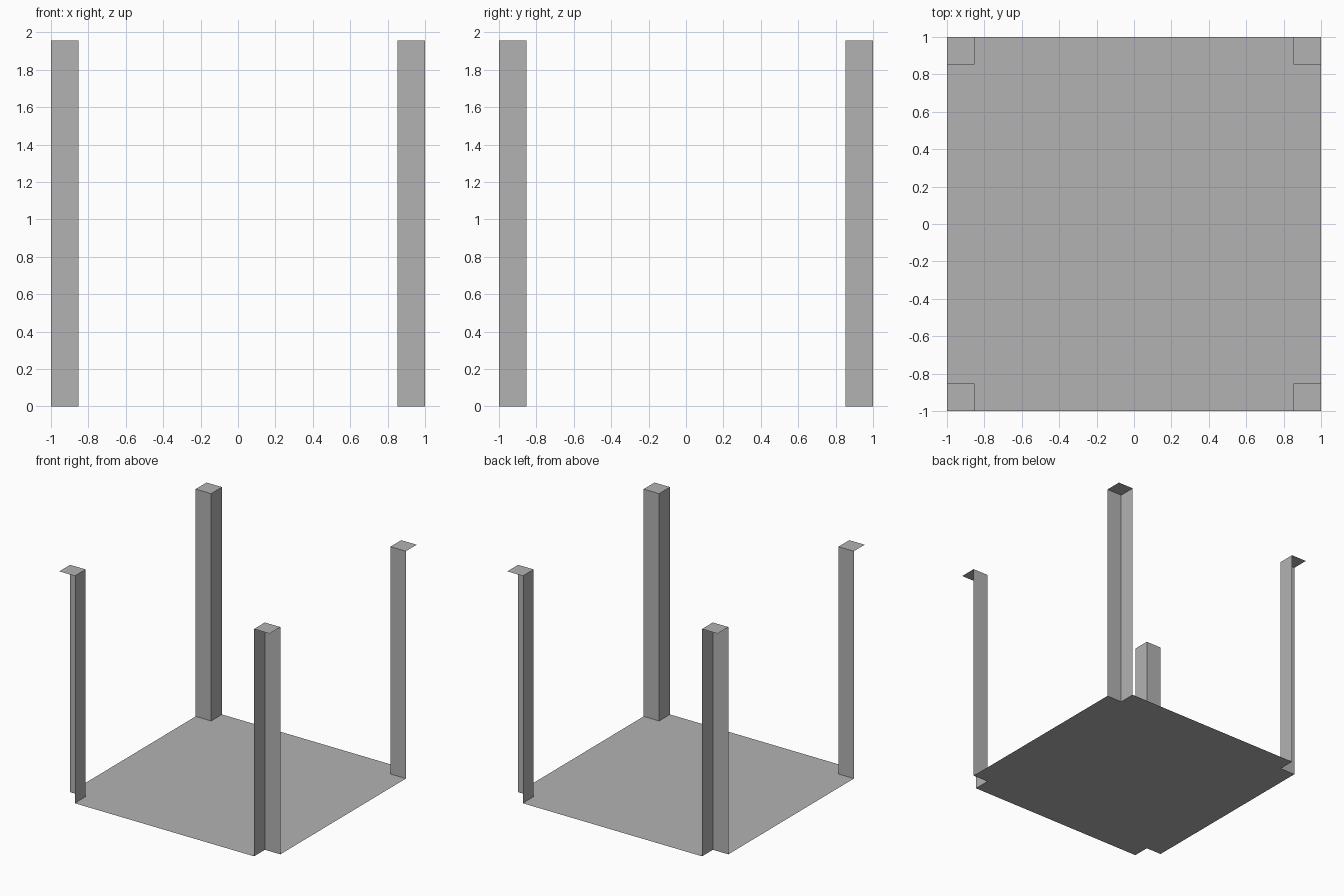
import bpy
import bmesh
from mathutils import Vector

if "Cube" in bpy.data.objects:
    bpy.data.objects.remove(bpy.data.objects["Cube"], do_unlink=True)

HALF = 1.0       # half width of the floor
INNER = 0.853    # inner edge of the corner notches
TOP = 1.955      # height of the posts

grey = bpy.data.materials.new("plain grey")
grey.use_nodes = True
colour = (0.45, 0.45, 0.45, 1.0)
grey.diffuse_color = colour
grey.node_tree.nodes["Principled BSDF"].inputs["Base Color"].default_value = colour


def add_part(name, polygons):
    """Make a flat-shaded object from lists of corner points."""
    bm = bmesh.new()
    for points in polygons:
        bm.faces.new([bm.verts.new(p) for p in points])
    bmesh.ops.remove_doubles(bm, verts=bm.verts[:], dist=0.0001)
    mesh = bpy.data.meshes.new(name)
    bm.to_mesh(mesh)
    bm.free()
    mesh.materials.append(grey)
    obj = bpy.data.objects.new(name, mesh)
    bpy.context.collection.objects.link(obj)
    return obj


def turned(point, quarter):
    """Turn a point about z by quarter turns."""
    x, y, z = point
    for _ in range(quarter):
        x, y = -y, x
    return Vector((x, y, z))


# Floor sheet with a square notch at each corner
notch = [(HALF, INNER, 0), (INNER, INNER, 0), (INNER, HALF, 0)]
add_part("floor", [[turned(p, q) for q in range(4) for p in notch]])

# Corner posts: two inward-facing walls and a square cap, open on the outside
up = Vector((0, 0, TOP))
names = ["back_left_post", "back_right_post", "front_right_post", "front_left_post"]
for q, name in enumerate(names):
    side, inner, back = [turned(p, q) for p in notch]
    outer = turned((HALF, HALF, 0), q)
    add_part(name, [
        [inner, side, side + up, inner + up],
        [back, inner, inner + up, back + up],
        [inner + up, side + up, outer + up, back + up],
    ])
